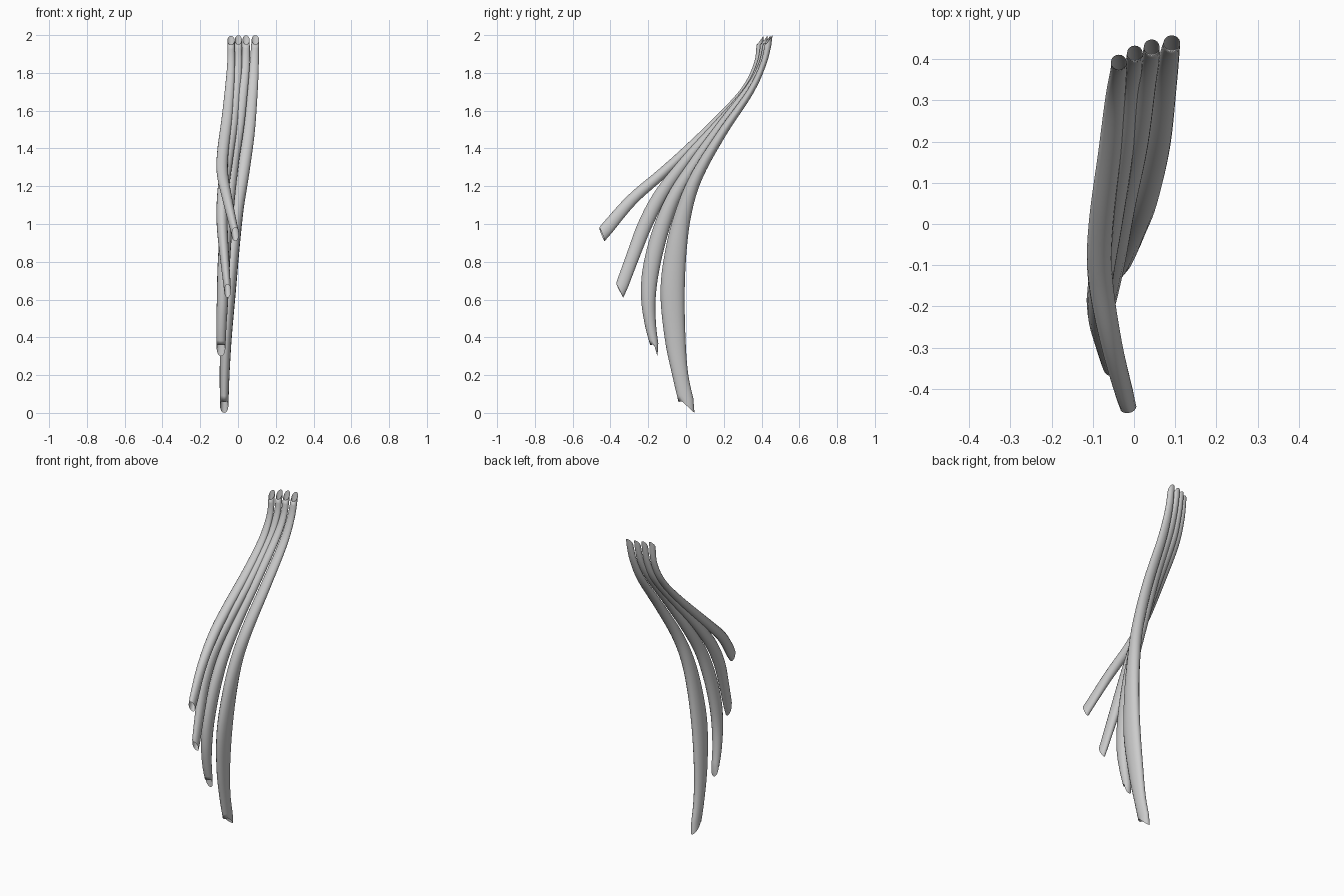
import bpy, bmesh, math
from mathutils import Vector

SIDES, STEPS = 16, 5


def spline(a, b, c, d, t):
    # Catmull-Rom interpolation
    return [0.5 * (2*q + (r-p)*t + (2*p-5*q+4*r-s)*t*t + (3*q-p-3*r+s)*t**3)
            for p, q, r, s in zip(a, b, c, d)]


def strand(name, pts, end_cut, top_cut=(0.018, 0.024)):
    # pts: x, y, z, half width, half thickness, listed from root to tip
    ext = [[2*p-q for p, q in zip(pts[0], pts[1])]] + pts + \
          [[2*p-q for p, q in zip(pts[-1], pts[-2])]]
    path = []
    for i in range(len(pts) - 1):
        path += [spline(*ext[i:i+4], k / STEPS) for k in range(STEPS)]
    path.append(list(pts[-1]))
    bm = bmesh.new()
    rings = []
    last = len(path) - 1
    for i, p in enumerate(path):
        t = (Vector(path[min(i+1, last)][:3]) - Vector(path[max(i-1, 0)][:3])).normalized()
        side = (Vector((1, 0, 0)) - t * t.x).normalized()
        back = t.cross(side)
        if back.y < 0:
            back = -back
        u, v = side * p[3], back * p[4]
        # slanted open cuts at both ends
        if i == 0:
            v = Vector((0, *top_cut))
        if i == last:
            v = Vector((0, *end_cut))
        rings.append([bm.verts.new(Vector(p[:3]) + u * math.cos(a) + v * math.sin(a))
                      for a in (2 * math.pi * k / SIDES for k in range(SIDES))])
    for r, s in zip(rings, rings[1:]):
        for k in range(SIDES):
            n = (k + 1) % SIDES
            bm.faces.new((r[k], r[n], s[n], s[k]))
    bmesh.ops.recalc_face_normals(bm, faces=bm.faces[:])
    for f in bm.faces:
        f.smooth = True
    mesh = bpy.data.meshes.new(name)
    bm.to_mesh(mesh)
    bm.free()
    bpy.context.collection.objects.link(bpy.data.objects.new(name, mesh))


# shortest strand, sweeping furthest forward
strand("short_strand", [
    (-.037, .393, 1.972, .019, .018), (-.037, .375, 1.85, .020, .015),
    (-.045, .31, 1.715, .024, .016), (-.058, .18, 1.565, .028, .020),
    (-.080, 0, 1.385, .030, .025), (-.082, -.13, 1.265, .030, .028),
    (-.055, -.29, 1.125, .026, .031), (-.014, -.445, .945, .020, .036)],
    (.014, -.036))

# second strand
strand("middle_front_strand", [
    (.002, .415, 1.975, .019, .018), (0, .39, 1.85, .021, .015),
    (-.010, .325, 1.715, .024, .017), (-.03, .17, 1.53, .028, .022),
    (-.058, 0, 1.335, .030, .029), (-.080, -.13, 1.16, .030, .036),
    (-.084, -.215, 1.0, .029, .038), (-.071, -.285, .82, .024, .035),
    (-.055, -.35, .645, .018, .033)],
    (.018, -.035))

# third strand
strand("middle_back_strand", [
    (.043, .43, 1.975, .019, .018), (.04, .40, 1.85, .022, .015),
    (.028, .335, 1.725, .025, .017), (.005, .19, 1.53, .029, .022),
    (-.028, .045, 1.32, .032, .030), (-.05, -.07, 1.13, .033, .037),
    (-.066, -.142, .94, .033, .043), (-.077, -.187, .75, .032, .044),
    (-.082, -.199, .6, .030, .038), (-.088, -.187, .46, .027, .029),
    (-.090, -.163, .34, .023, .02)],
    (.012, -.04))

# longest strand, reaching the ground
strand("long_strand", [
    (.092, .44, 1.975, .020, .018), (.086, .41, 1.85, .024, .016),
    (.076, .34, 1.70, .028, .018), (.056, .19, 1.48, .032, .024),
    (.024, .06, 1.26, .034, .032), (-.004, -.008, 1.08, .034, .042),
    (-.025, -.05, .88, .034, .055), (-.045, -.071, .65, .034, .064),
    (-.063, -.058, .4, .030, .055), (-.071, -.030, .2, .026, .042),
    (-.073, .007, .035, .022, .04)],
    (.038, -.035))
